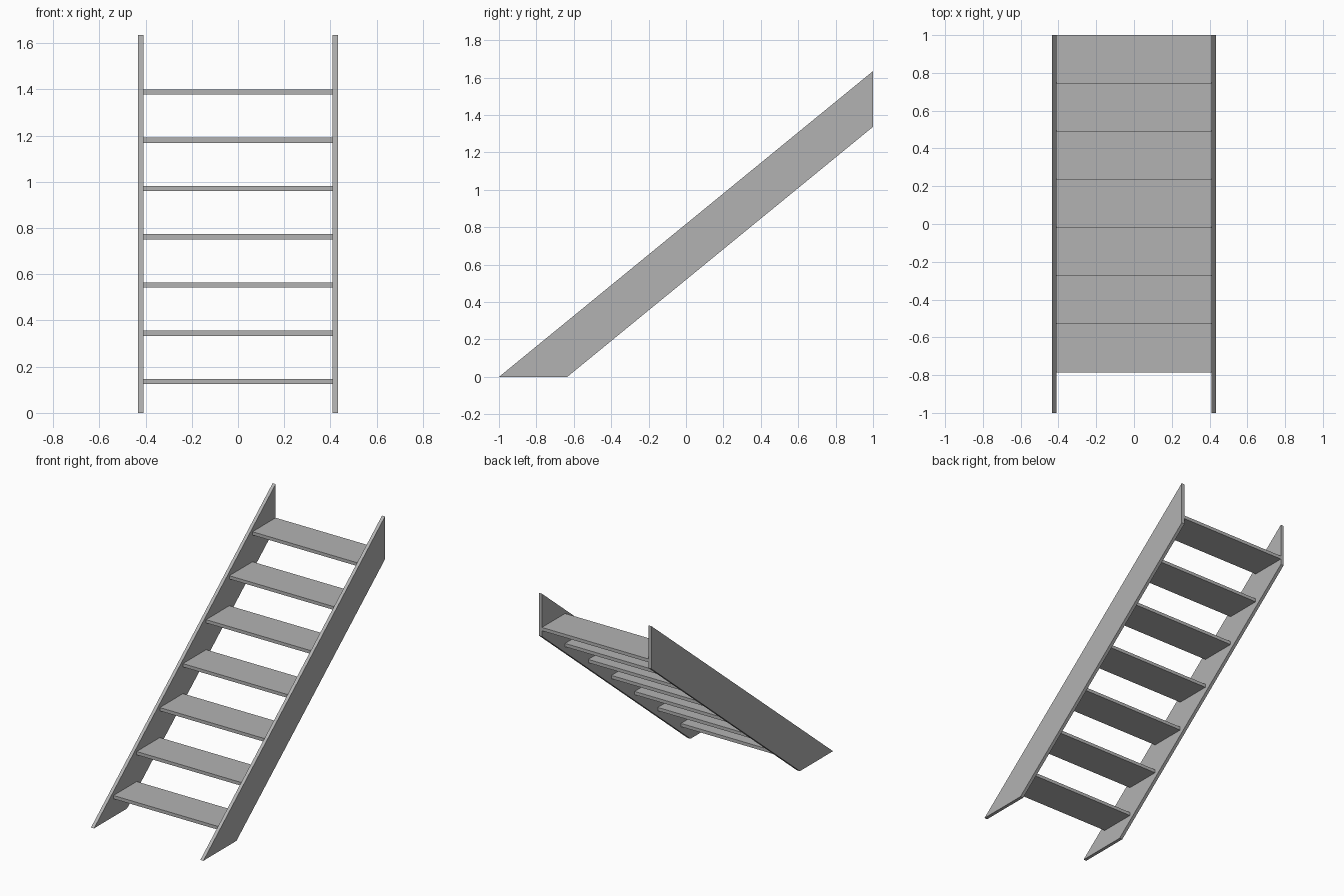
import bpy, bmesh
from mathutils import Vector

if "Cube" in bpy.data.objects:
    bpy.data.objects.remove(bpy.data.objects["Cube"])

# Dark grey shared by all parts
grey = bpy.data.materials.new("dark_grey")
grey.diffuse_color = (0.45, 0.45, 0.45, 1)
grey.use_nodes = True
grey.node_tree.nodes["Principled BSDF"].inputs["Base Color"].default_value = grey.diffuse_color


def prism(name, profile, x0, x1):
    """Extrude a (y, z) profile along x."""
    bm = bmesh.new()
    face = bm.faces.new([bm.verts.new((x0, y, z)) for y, z in profile])
    res = bmesh.ops.extrude_face_region(bm, geom=[face])
    verts = [v for v in res["geom"] if isinstance(v, bmesh.types.BMVert)]
    bmesh.ops.translate(bm, vec=Vector((x1 - x0, 0, 0)), verts=verts)
    bmesh.ops.recalc_face_normals(bm, faces=bm.faces[:])
    mesh = bpy.data.meshes.new(name)
    bm.to_mesh(mesh)
    bm.free()
    mesh.materials.append(grey)
    obj = bpy.data.objects.new(name, mesh)
    bpy.context.collection.objects.link(obj)
    return obj


INNER, OUTER = 0.41, 0.433

# Sloping side boards, cut level at the floor and plumb at the top
side = [(-1, 0), (-0.635, 0), (1, 1.337), (1, 1.635)]
prism("left_stringer", side, -OUTER, -INNER)
prism("right_stringer", side, INNER, OUTER)

# Seven open treads between the side boards
RUN, RISE, DEPTH, THICK = 0.255, 0.2088, 0.255, 0.023
for i in range(7):
    y, z = -0.785 + i * RUN, 0.1245 + i * RISE
    prism(f"tread_{i + 1}",
          [(y, z), (y + DEPTH, z), (y + DEPTH, z + THICK), (y, z + THICK)],
          -INNER, INNER)
